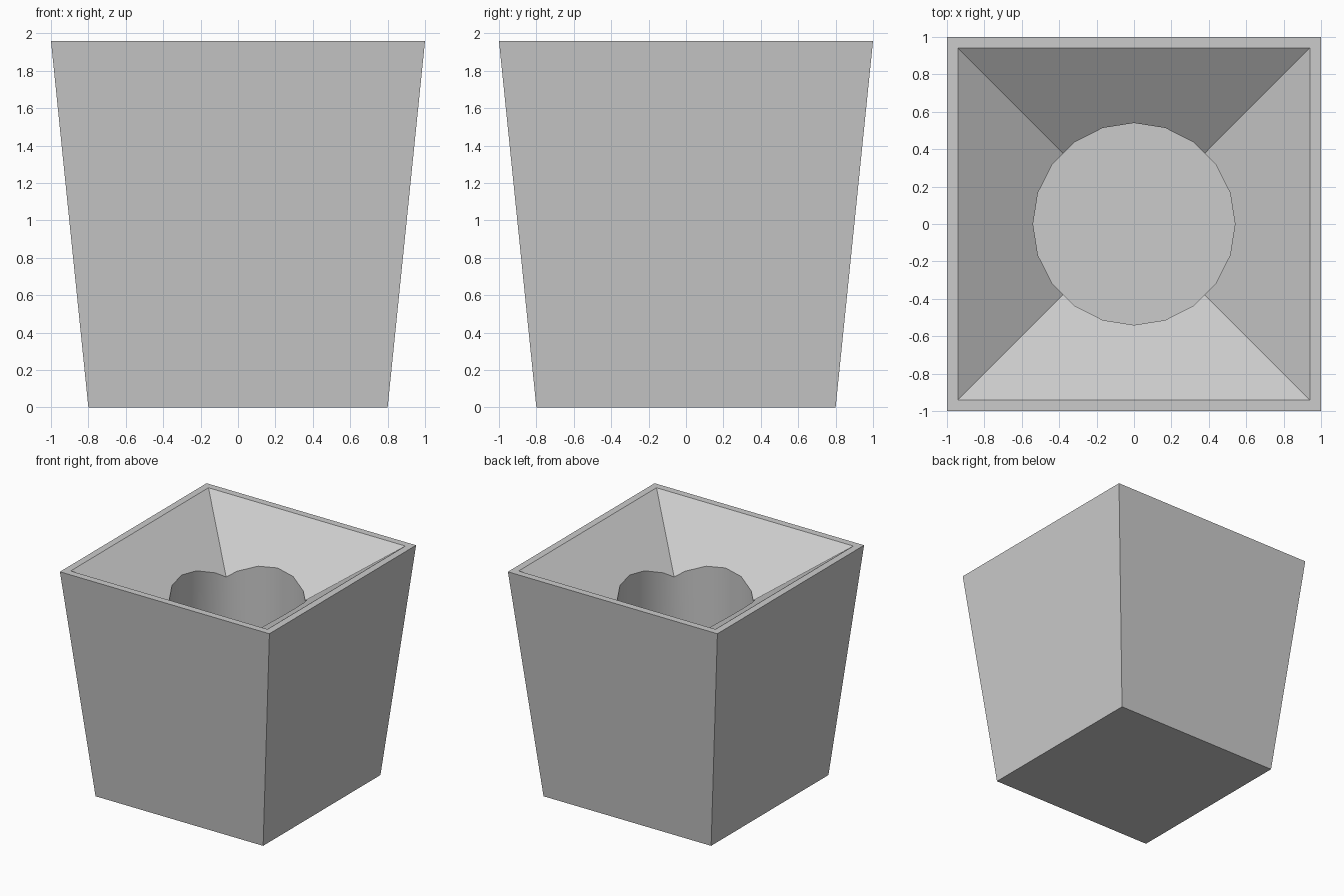
import bpy
import math

default = bpy.data.objects.get("Cube")
if default:
    bpy.data.objects.remove(default, do_unlink=True)

HEIGHT = 1.96
RIM = 0.94      # half width of the opening at the rim
SLOPE = 0.72    # drop per unit of inset inside the funnel
FLOOR = 0.1     # floor of the round well


def square_frustum(name, bottom, top, z0, z1):
    """Four-sided tapered block; bottom and top are half widths."""
    bpy.ops.mesh.primitive_cone_add(
        vertices=4, radius1=bottom * math.sqrt(2), radius2=top * math.sqrt(2),
        depth=z1 - z0, location=(0, 0, (z0 + z1) / 2),
        rotation=(0, 0, math.pi / 4))
    obj = bpy.context.object
    obj.name = name
    bpy.ops.object.transform_apply(location=True, rotation=True, scale=True)
    return obj


def cut(target, cutter):
    """Subtract the cutter from the target and remove the cutter."""
    cutter.hide_render = True
    mod = target.modifiers.new("cut", "BOOLEAN")
    mod.operation = "DIFFERENCE"
    mod.solver = "EXACT"
    mod.object = cutter
    bpy.context.view_layer.objects.active = target
    bpy.ops.object.modifier_apply(modifier=mod.name)
    bpy.data.objects.remove(cutter, do_unlink=True)


# Tapered square pot body
pot = square_frustum("planter_pot", 0.8, 1.0, 0, HEIGHT)

# Funnel: inverted pyramid sloping in from the rim
above = 0.2
funnel = square_frustum("funnel_cutter", 0, RIM + above / SLOPE,
                        HEIGHT - RIM * SLOPE, HEIGHT + above)
cut(pot, funnel)

# Round well below the funnel
bpy.ops.mesh.primitive_cylinder_add(
    vertices=20, radius=0.54, depth=HEIGHT + 0.5 - FLOOR,
    location=(0, 0, (HEIGHT + 0.5 + FLOOR) / 2),
    rotation=(0, 0, 0))
well = bpy.context.object
well.name = "well_cutter"
cut(pot, well)

# Single grey material
grey = bpy.data.materials.new("light_grey")
grey.use_nodes = True
colour = (0.6, 0.6, 0.6, 1)
grey.diffuse_color = colour
grey.node_tree.nodes["Principled BSDF"].inputs["Base Color"].default_value = colour
pot.data.materials.clear()
pot.data.materials.append(grey)
for face in pot.data.polygons:
    face.material_index = 0

# Smooth the well wall, keep all other edges sharp
bpy.ops.object.select_all(action="DESELECT")
pot.select_set(True)
bpy.context.view_layer.objects.active = pot
bpy.ops.object.shade_smooth_by_angle(angle=math.radians(30))
